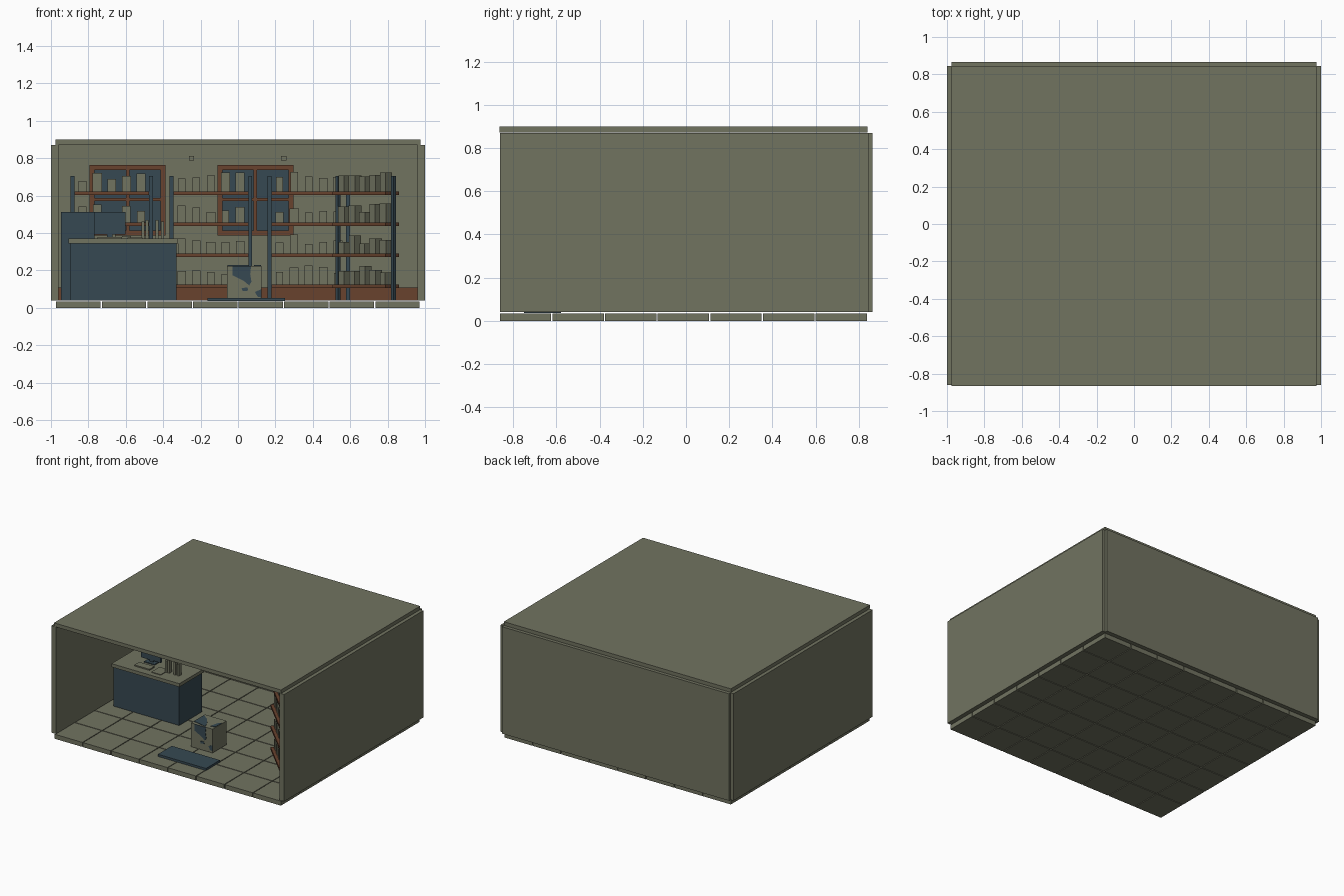
import bpy, bmesh, math, random
from mathutils import Matrix, Vector

if "Cube" in bpy.data.objects:
    bpy.data.objects.remove(bpy.data.objects["Cube"])

random.seed(4)


def material(name, rgb):
    m = bpy.data.materials.new(name)
    m.diffuse_color = (*rgb, 1)
    m.use_nodes = True
    m.node_tree.nodes["Principled BSDF"].inputs["Base Color"].default_value = m.diffuse_color
    return m


STONE = material("olive grey", (0.165, 0.172, 0.118))
BLUE = material("slate blue", (0.037, 0.066, 0.084))
WOOD = material("brown wood", (0.14, 0.055, 0.027))


def boxes(name, mat, spans, matrix=None):
    """One object made of boxes given as (x0, x1, y0, y1, z0, z1)."""
    bm = bmesh.new()
    for x0, x1, y0, y1, z0, z1 in spans:
        m = Matrix.Translation(((x0 + x1) / 2, (y0 + y1) / 2, (z0 + z1) / 2))
        m = m @ Matrix.Diagonal((x1 - x0, y1 - y0, z1 - z0, 1))
        bmesh.ops.create_cube(bm, size=1, matrix=m)
    if matrix:
        bm.transform(matrix)
    return finish(name, mat, bm)


def finish(name, mat, bm):
    me = bpy.data.meshes.new(name)
    bm.to_mesh(me)
    bm.free()
    me.materials.append(mat)
    ob = bpy.data.objects.new(name, me)
    bpy.context.collection.objects.link(ob)
    return ob


def plate(name, mat, points, offset):
    """Thin painted patch: a polygon pushed out by a small offset."""
    bm = bmesh.new()
    face = bm.faces.new([bm.verts.new(p) for p in points])
    new = bmesh.ops.extrude_face_region(bm, geom=[face])["geom"]
    verts = [v for v in new if isinstance(v, bmesh.types.BMVert)]
    bmesh.ops.translate(bm, verts=verts, vec=Vector(offset))
    bmesh.ops.recalc_face_normals(bm, faces=bm.faces)
    return finish(name, mat, bm)


# floor of square tiles with narrow joints
pitch, gap = 0.2437, 0.003
tiles = []
for i in range(8):
    for j in range(7):
        x, y = -0.975 + i * pitch, -0.865 + j * pitch
        tiles.append((x + gap, x + pitch - gap, y + gap, y + pitch - gap, 0, 0.035))
boxes("floor_tiles", STONE, tiles)

# room shell, open at the front
for side, s in (("left", -1), ("right", 1)):
    a, b = sorted((s * 0.96, s * 1.0))
    boxes(side + "_wall", STONE, [(a, b, -0.862, 0.845, 0.04, 0.87)])
boxes("back_wall", STONE, [(-0.975, 0.975, 0.82, 0.865, 0.04, 0.87)])
boxes("ceiling", STONE, [(-0.975, 0.975, -0.865, 0.842, 0.872, 0.9)])
boxes("skirting_board", WOOD, [(-0.96, 0.96, 0.805, 0.82, 0.04, 0.11)])

# windows on the back wall
for n, cx in enumerate((-0.59, 0.093)):
    l, r, b, t, w = cx - 0.203, cx + 0.203, 0.387, 0.765, 0.027
    boxes(f"window_frame_{n}", WOOD, [
        (l, r, 0.795, 0.82, t - w, t), (l, r, 0.795, 0.82, b, b + w),
        (l, l + w, 0.795, 0.82, b + w, t - w), (r - w, r, 0.795, 0.82, b + w, t - w),
        (cx - 0.009, cx + 0.009, 0.8, 0.82, b + w, t - w),
        (l + w, r - w, 0.801, 0.82, 0.571, 0.587)])
    boxes(f"window_glass_{n}", BLUE, [(l + w, r - w, 0.81, 0.818, b + w, t - w)])

# small wall fittings
boxes("wall_fittings", STONE,
      [(x - 0.014, x + 0.014, 0.79, 0.82, 0.787, 0.812) for x in (-0.248, 0.244)])


def shelf_unit(n, x, y, angle):
    m = Matrix.Translation((x, y, 0)) @ Matrix.Rotation(angle, 4, "Z")
    boxes(f"shelf_posts_{n}", BLUE,
          [(s * 0.21 - 0.01, s * 0.21 + 0.01, -0.01, 0.01, 0.04, 0.705)
           for s in (-1, 1)], m)
    levels = [0.105 + 0.166 * k for k in range(4)]
    boxes(f"shelf_boards_{n}", WOOD,
          [(-0.2, 0.2, -0.05, 0.05, z, z + 0.019) for z in levels], m)
    goods = []
    for z in levels:
        for k in range(5):
            cx, w = -0.156 + 0.078 * k, random.uniform(0.019, 0.025)
            h = random.uniform(0.052, 0.105)
            goods.append((cx - w, cx + w, -0.028, 0.022, z + 0.019, z + 0.019 + h))
    boxes(f"shelf_goods_{n}", STONE, goods, m)


# three units along the back, one set diagonally by the right wall
for n, x in enumerate((-0.675, -0.145, 0.378)):
    shelf_unit(n, x, 0.745, 0)
shelf_unit(3, 0.683, -0.43, math.radians(-45))

# counter
boxes("counter_body", BLUE, [(-0.895, -0.33, -0.25, 0.03, 0.04, 0.345)])
boxes("counter_top", STONE, [(-0.905, -0.322, -0.26, 0.04, 0.345, 0.371)])

# tall cabinet behind the counter
boxes("tall_cabinet", BLUE, [(-0.945, -0.768, 0.16, 0.34, 0.04, 0.513)])

# monitor, keyboard and papers on the counter
boxes("monitor", BLUE, [(-0.77, -0.602, -0.09, -0.07, 0.392, 0.512),
                        (-0.7, -0.67, -0.085, -0.07, 0.375, 0.395),
                        (-0.73, -0.64, -0.11, -0.05, 0.371, 0.378)])
boxes("keyboard", STONE, [(-0.75, -0.62, -0.2, -0.14, 0.371, 0.38)])
boxes("papers", STONE, [(-0.59, -0.51, -0.22, -0.12, 0.371, 0.376)])

# upright items on the counter
boxes("counter_items", STONE,
      [(x - 0.008, x + 0.008, -0.16, -0.13, 0.371, 0.371 + h) for x, h in
       ((-0.508, 0.09), (-0.486, 0.098), (-0.432, 0.098), (-0.404, 0.09))])

# crate with painted patches
X0, X1, Y0, Y1, Z1 = -0.06, 0.125, -0.49, -0.32, 0.225
boxes("crate", STONE, [(X0, X1, Y0, Y1, 0.04, Z1)])
front = [(-0.03, 0.225), (-0.03, 0.175), (0.0, 0.16), (0.03, 0.145),
         (0.06, 0.12), (0.072, 0.14), (0.065, 0.18), (0.07, 0.225)]
plate("crate_front_patch", BLUE, [(x, Y0, z) for x, z in front], (0, -0.003, 0))
low = [(0.02, 0.105), (0.05, 0.11), (0.055, 0.092), (0.025, 0.09)]
plate("crate_low_patch", BLUE, [(x, Y0, z) for x, z in low], (0, -0.003, 0))
edge = [(0.09, 0.085), (0.125, 0.1), (0.125, 0.055), (0.105, 0.06)]
plate("crate_edge_patch", BLUE, [(x, Y0, z) for x, z in edge], (0, -0.003, 0))
top = [(-0.055, -0.46), (0.06, -0.485), (0.03, -0.42), (-0.01, -0.37), (-0.055, -0.34)]
plate("crate_top_patch", BLUE, [(x, y, Z1) for x, y in top], (0, 0, 0.003))
corner = [(0.085, -0.46), (0.122, -0.45), (0.122, -0.37), (0.1, -0.39)]
plate("crate_corner_patch", BLUE, [(x, y, Z1) for x, y in corner], (0, 0, 0.003))

# entrance mat
boxes("entrance_mat", BLUE, [(-0.163, 0.25, -0.75, -0.58, 0.036, 0.053)])
